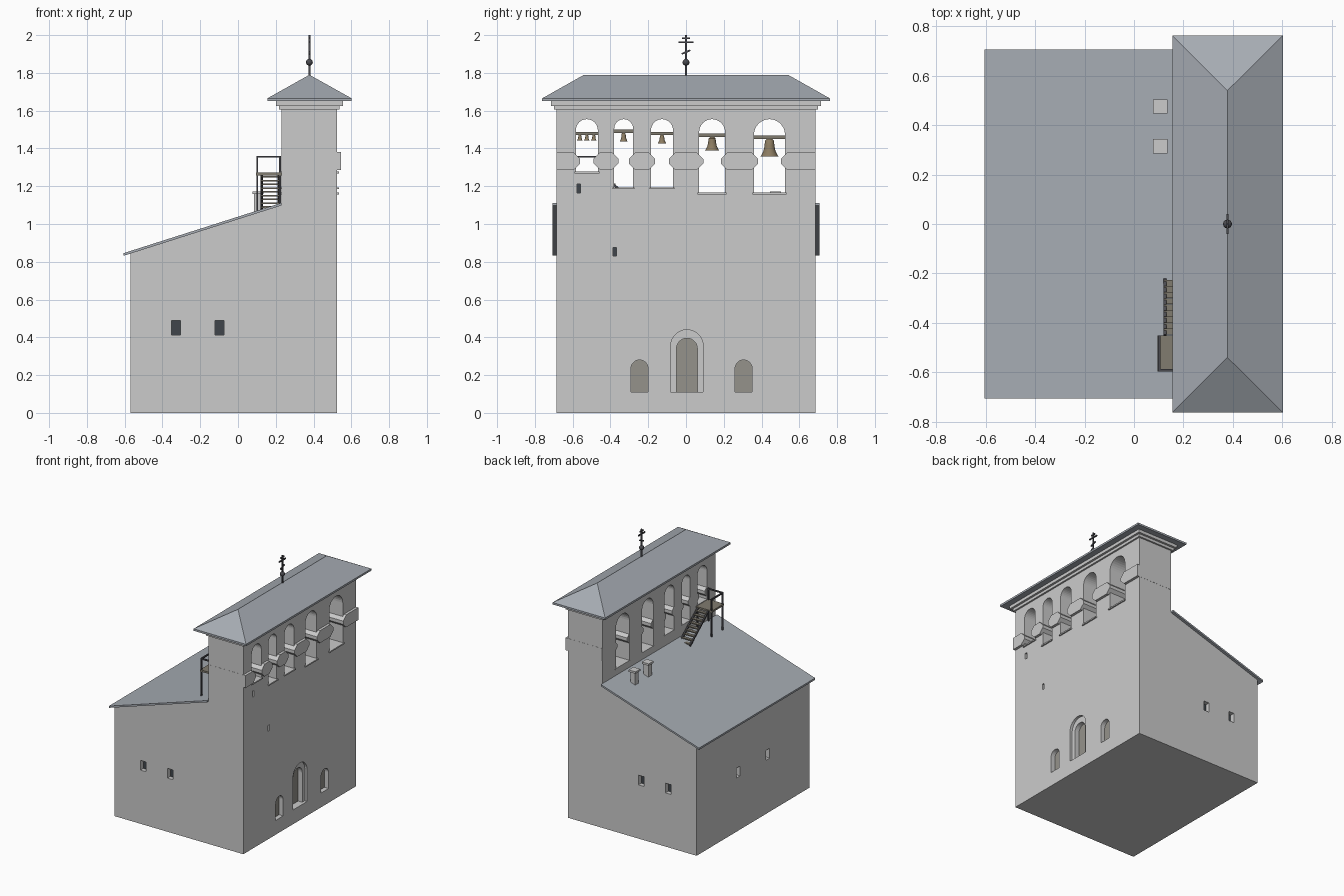
import bpy, bmesh, math
from mathutils import Matrix, Vector

if "Cube" in bpy.data.objects:
    bpy.data.objects.remove(bpy.data.objects["Cube"])


def material(name, rgb):
    m = bpy.data.materials.new(name)
    m.diffuse_color = (*rgb, 1)
    m.use_nodes = True
    m.node_tree.nodes["Principled BSDF"].inputs["Base Color"].default_value = m.diffuse_color
    return m


ROOF = material("roof_slate", (0.38, 0.41, 0.45))
DARK = material("dark_glass", (0.05, 0.06, 0.07))
DOOR = material("door_wood", (0.30, 0.29, 0.26))
BRONZE = material("bronze", (0.26, 0.20, 0.12))
IRON = material("iron", (0.07, 0.07, 0.08))
WOOD = material("weathered_wood", (0.22, 0.20, 0.16))


def finish(name, bm, mat=None):
    bmesh.ops.recalc_face_normals(bm, faces=bm.faces)
    me = bpy.data.meshes.new(name)
    bm.to_mesh(me)
    bm.free()
    ob = bpy.data.objects.new(name, me)
    bpy.context.collection.objects.link(ob)
    if mat:
        me.materials.append(mat)
    return ob


def select(ob):
    bpy.ops.object.select_all(action='DESELECT')
    ob.select_set(True)
    bpy.context.view_layer.objects.active = ob


def prisms(name, axis, items, mat=None):
    """Extrude each (outline, start, end) along x or y."""
    bm = bmesh.new()
    for pts, a, b in items:
        rings = [[bm.verts.new((d, p, z) if axis == 'x' else (p, d, z)) for p, z in pts] for d in (a, b)]
        for r in rings:
            bm.faces.new(r)
        for i in range(len(pts)):
            j = (i + 1) % len(pts)
            bm.faces.new((rings[0][i], rings[0][j], rings[1][j], rings[1][i]))
    return finish(name, bm, mat)


def rect(c, w, z0, z1):
    return [(c - w / 2, z0), (c + w / 2, z0), (c + w / 2, z1), (c - w / 2, z1)]


def arch(c, w, z0, z1, n=16):
    r = w / 2
    top = [(c + r * math.cos(math.pi * i / n), z1 - r + r * math.sin(math.pi * i / n)) for i in range(n + 1)]
    return [(c - r, z0), (c + r, z0)] + top


def boxes(name, items, mat=None):
    """Boxes given as (x0, x1, y0, y1, z0, z1)."""
    return prisms(name, 'y', [([(x0, z0), (x1, z0), (x1, z1), (x0, z1)], y0, y1)
                              for x0, x1, y0, y1, z0, z1 in items], mat)


def bars(name, items, size, mat):
    """Square bars between pairs of points."""
    bm = bmesh.new()
    for p, q in items:
        p, q = Vector(p), Vector(q)
        d = q - p
        rot = d.to_track_quat('Z', 'Y').to_matrix().to_4x4()
        m = Matrix.Translation((p + q) / 2) @ rot @ Matrix.Diagonal((size, size, d.length, 1))
        bmesh.ops.create_cube(bm, size=1, matrix=m)
    return finish(name, bm, mat)


def lathe(name, profile, centre, mat, n=24):
    bm = bmesh.new()
    vs = [bm.verts.new((r, 0, z)) for r, z in profile]
    es = [bm.edges.new(e) for e in zip(vs, vs[1:])]
    bmesh.ops.spin(bm, geom=vs + es, cent=(0, 0, 0), axis=(0, 0, 1), angle=2 * math.pi, steps=n)
    bmesh.ops.remove_doubles(bm, verts=bm.verts, dist=1e-5)
    ob = finish(name, bm, mat)
    ob.location = centre
    select(ob)
    bpy.ops.object.shade_smooth_by_angle(angle=math.radians(40))
    return ob


def cut(target, cutter):
    mod = target.modifiers.new("cut", 'BOOLEAN')
    mod.operation, mod.solver, mod.object = 'DIFFERENCE', 'EXACT', cutter
    select(target)
    bpy.ops.object.modifier_apply(modifier=mod.name)
    bpy.data.objects.remove(cutter)


FX, BX, HY, CX = 0.525, 0.23, 0.685, 0.378

# Masonry body: lean-to block and tall bell wall in one profile
body = prisms("masonry_body", 'y', [([(-0.57, 0), (FX, 0), (FX, 1.655), (BX, 1.655), (BX, 1.1), (-0.57, 0.847)], -HY, HY)])

# Bell openings: centre, width, bottom, beam bottom, beam height, bell radius, bell height
bays = [(-0.525, 0.116, 1.273, 1.472, 0.015, 0.015, 0.03),
        (-0.330, 0.100, 1.190, 1.482, 0.018, 0.021, 0.045),
        (-0.127, 0.116, 1.190, 1.472, 0.016, 0.022, 0.045),
        (0.138, 0.137, 1.162, 1.460, 0.018, 0.037, 0.07),
        (0.442, 0.164, 1.162, 1.450, 0.018, 0.047, 0.092)]
slits = [(-0.567, 1.165), (-0.378, 0.83)]
low_windows = [(-0.246, 0.09), (0.305, 0.09)]
cutters = [(arch(c, w, z, 1.555), 0.1, 0.7) for c, w, z, *_ in bays]
cutters += [(arch(0.005, 0.172, 0.11, 0.44), FX - 0.02, 0.6)]
cutters += [(arch(c, w, 0.11, 0.28), FX - 0.04, 0.6) for c, w in low_windows]
cutters += [(rect(c, 0.018, z, z + 0.046), FX - 0.03, 0.6) for c, z in slits]
cutters += [(rect(c, 0.046, 0.413, 0.488), -0.7, -0.53) for c in (-0.18, 0.18)]
cut(body, prisms("cutter_x", 'x', cutters))
cut(body, prisms("cutter_door", 'x', [(arch(0.005, 0.11, 0.11, 0.395), FX - 0.06, 0.6)]))
cut(body, prisms("cutter_y", 'y', [(rect(x, 0.046, 0.413, 0.488), s * 0.8, s * (HY - 0.04))
                                   for x in (-0.328, -0.098) for s in (-1, 1)]))

# Door and window panels at the back of the recesses
prisms("door_leaf", 'x', [(arch(0.005, 0.11, 0.11, 0.395), FX - 0.062, FX - 0.055)], DOOR)
prisms("low_window_panels", 'x', [(arch(c, w, 0.11, 0.28), FX - 0.042, FX - 0.035) for c, w in low_windows], DOOR)
prisms("slit_panels", 'x', [(rect(c, 0.018, z, z + 0.046), FX - 0.032, FX - 0.025) for c, z in slits], DARK)
prisms("rear_window_panels", 'x', [(rect(c, 0.046, 0.413, 0.488), -0.535, -0.528) for c in (-0.18, 0.18)], DARK)
prisms("side_window_panels", 'y', [(rect(x, 0.046, 0.413, 0.488), s * (HY - 0.035), s * (HY - 0.042))
                                   for x in (-0.328, -0.098) for s in (-1, 1)], DARK)

# Pillar bands: chamfered collars reaching into the openings
z0, z1, ch, reach = 1.285, 1.38, 0.035, 0.022
edges = [-HY - 0.001] + [e for c, w, *_ in bays for e in (c - w / 2 + reach, c + w / 2 - reach)] + [HY + 0.001]
bands = []
for i in range(0, len(edges), 2):
    a, b = edges[i], edges[i + 1]
    left = [(a, z1), (a, z0)] if i == 0 else [(a + ch, z1), (a, z1 - ch), (a, z0 + ch), (a + ch, z0)]
    right = [(b, z0), (b, z1)] if i == len(edges) - 2 else [(b - ch, z0), (b, z0 + ch), (b, z1 - ch), (b - ch, z1)]
    bands.append((left + right, BX + 0.003, 0.545))
prisms("pillar_bands", 'x', bands)

# Sills
boxes("opening_sills", [(BX - 0.002, FX + 0.01, c - w / 2 - 0.008, c + w / 2 + 0.008, z - 0.006, z + 0.004)
                        for c, w, z, *_ in bays])

# Beams and bells
boxes("bell_beams", [(CX - 0.01, CX + 0.01, c - w / 2 - 0.005, c + w / 2 + 0.005, z, z + h)
                     for c, w, _, z, h, *_ in bays], WOOD)
shape = [(0, 1), (0.3, 1), (0.5, 0.9), (0.56, 0.6), (0.68, 0.3), (0.88, 0.1), (1, 0), (0.88, 0), (0.5, 0.5), (0, 0.8)]
for i, (c, w, _, z, _, r, h) in enumerate(bays):
    for dy in ((-0.037, 0, 0.037) if i == 0 else (0,)):
        lathe("bell", [(p * r, q * h) for p, q in shape], (CX, c + dy, z - h), BRONZE)

# Stepped cornice under the main roof
boxes("cornice", [(BX - o, FX + o, -HY - o, HY + o, a, b)
                  for o, a, b in ((0.013, 1.605, 1.628), (0.03, 1.626, 1.652))])

# Hipped main roof with a thin fascia
bm = bmesh.new()
loops = [[bm.verts.new((x, y, z)) for x, y in ((0.155, -0.762), (0.602, -0.762), (0.602, 0.762), (0.155, 0.762))]
         for z in (1.65, 1.665)]
s, n = (bm.verts.new((CX, y, 1.79)) for y in (-0.54, 0.54))
bm.faces.new(loops[0])
for i in range(4):
    j = (i + 1) % 4
    bm.faces.new((loops[0][i], loops[0][j], loops[1][j], loops[1][i]))
a, b, c, d = loops[1]
for f in ((a, b, s), (b, c, n, s), (c, d, n), (d, a, s, n)):
    bm.faces.new(f)
finish("hipped_roof", bm, ROOF)

# Lean-to roof slab
prisms("lean_to_roof", 'y', [([(-0.605, 0.832), (BX, 1.098), (BX, 1.112), (-0.605, 0.846)], -0.706, 0.706)], ROOF)

# Finial: pole, ball and three crossbars
bars("cross", [((CX, 0, 1.78), (CX, 0, 2.0)), ((CX, -0.04, 1.962), (CX, 0.04, 1.962)),
               ((CX, -0.02, 1.984), (CX, 0.02, 1.984)), ((CX, -0.023, 1.9), (CX, 0.023, 1.92))], 0.009, IRON)
lathe("finial_ball", [(0.018 * math.sin(math.pi * i / 10), -0.018 * math.cos(math.pi * i / 10)) for i in range(11)],
      (CX, 0, 1.856), IRON, 16)

# Chimneys with caps
boxes("chimney_shafts", [(0.085, 0.127, y - 0.021, y + 0.021, 1.04, 1.16) for y in (0.475, 0.315)])
boxes("chimney_caps", [(0.077, 0.135, y - 0.029, y + 0.029, 1.158, 1.173) for y in (0.475, 0.315)])

# Access platform, railing and stair on the lean-to roof
boxes("platform_deck", [(0.095, BX, -0.597, -0.45, 1.258, 1.272)], WOOD)
px, qx, py, qy, top = 0.102, 0.222, -0.591, -0.456, 1.356
bars("platform_railing", [((px, py, 1.06), (px, py, top)), ((px, qy, 1.06), (px, qy, top)),
                          ((qx, py, 1.09), (qx, py, top)), ((qx, qy, 1.09), (qx, qy, 1.265)),
                          ((px - 0.005, py, top), (qx + 0.005, py, top)),
                          ((px, py, top), (px, qy + 0.005, top))], 0.01, IRON)
bars("stair_stringers", [((x, -0.45, 1.262), (x, -0.225, 1.08)) for x in (0.126, 0.214)], 0.012, IRON)
boxes("stair_treads", [(0.122, 0.218, y - 0.012, y + 0.012, z - 0.004, z + 0.004) for y, z in
                       [(-0.435 + 0.0245 * i, 1.25 - 0.02 * i) for i in range(9)]], WOOD)
